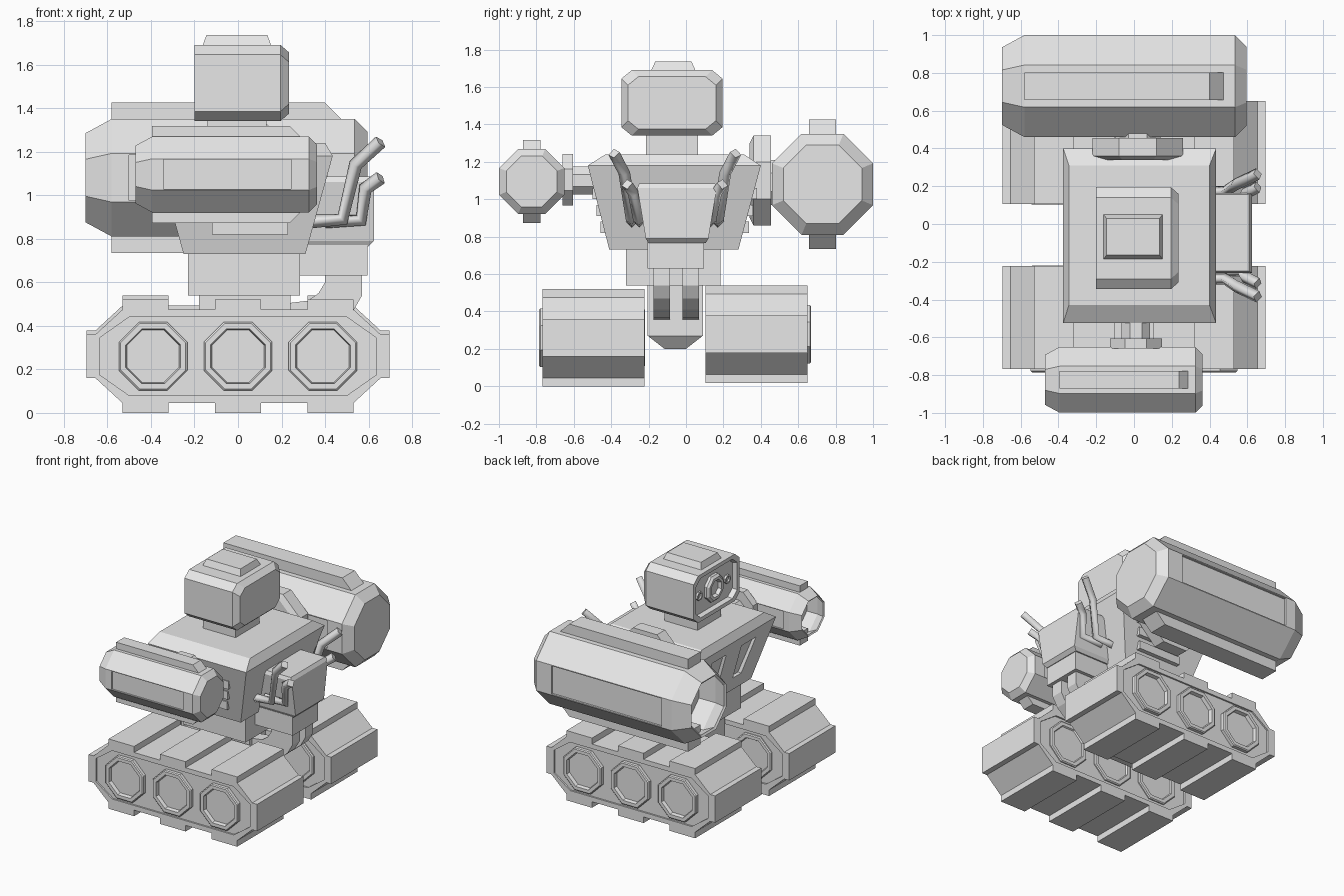
import bpy, bmesh, math

cube = bpy.data.objects.get("Cube")
if cube:
    bpy.data.objects.remove(cube)

grey = bpy.data.materials.new("plain grey")
grey.use_nodes = True
GREY = (0.8, 0.8, 0.8, 1)
grey.diffuse_color = GREY
grey.node_tree.nodes["Principled BSDF"].inputs["Base Color"].default_value = GREY
CY = -0.06  # centre plane of the body


def loft(name, rings):
    """Skin a list of equal-length point rings and cap both ends."""
    bm = bmesh.new()
    rows = [[bm.verts.new(p) for p in ring] for ring in rings]
    n = len(rows[0])
    for a, b in zip(rows, rows[1:]):
        for i in range(n):
            j = (i + 1) % n
            bm.faces.new((a[i], a[j], b[j], b[i]))
    bm.faces.new(rows[0])
    bm.faces.new(rows[-1])
    bmesh.ops.recalc_face_normals(bm, faces=bm.faces)
    me = bpy.data.meshes.new(name)
    bm.to_mesh(me)
    bm.free()
    me.materials.append(grey)
    ob = bpy.data.objects.new(name, me)
    bpy.context.collection.objects.link(ob)
    return ob


def rect(z, x0, x1, y0, y1):
    return [(x0, y0, z), (x1, y0, z), (x1, y1, z), (x0, y1, z)]


def box(name, x0, x1, y0, y1, z0, z1):
    return loft(name, [rect(z0, x0, x1, y0, y1), rect(z1, x0, x1, y0, y1)])


def prism_y(name, profile, y0, y1):
    return loft(name, [[(x, y, z) for x, z in profile] for y in (y0, y1)])


def octa(axis, pos, half, c, cz):
    """Flat-topped octagon across the given axis."""
    r = half / math.cos(math.pi / 8)
    pts = []
    for k in range(8):
        t = math.pi / 8 + k * math.pi / 4
        u, v = c + r * math.cos(t), cz + r * math.sin(t)
        pts.append((pos, u, v) if axis == "x" else (u, pos, v))
    return pts


def turned(name, axis, steps, c, cz):
    return loft(name, [octa(axis, p, h, c, cz) for p, h in steps])


def cut(ob, cutter):
    """Subtract the cutter and bake the result."""
    mod = ob.modifiers.new("cut", "BOOLEAN")
    mod.operation, mod.object, mod.solver = "DIFFERENCE", cutter, "EXACT"
    dg = bpy.context.evaluated_depsgraph_get()
    baked = bpy.data.meshes.new_from_object(ob.evaluated_get(dg))
    ob.modifiers.clear()
    ob.data = baked
    bpy.data.objects.remove(cutter)


# Tracks: treaded outline, sunken side panels, ringed wheels
def track(name, y0, y1, lift, outer):
    mid = 0.26
    quarter = [(.695, .1), (.655, .1), (.53, .215), (.53, mid), (.32, mid),
               (.32, .215), (.105, .215), (.105, mid)]
    top = quarter + [(-x, z) for x, z in reversed(quarter)]
    outline = top + [(x, -z) for x, z in reversed(top)]
    ob = prism_y(name, [(x, z + mid + lift) for x, z in outline], y0, y1)
    panel = [(.635, .085), (.5, .18), (-.5, .18), (-.635, .085),
             (-.635, -.085), (-.5, -.18), (.5, -.18), (.635, -.085)]
    for side, face in ((-1, y0), (1, y1)):
        cut(ob, prism_y("panel_cutter", [(x, z + mid + lift) for x, z in panel],
                        face - side * 0.012, face + side * 0.1))
        out = 0.018 if side == outer else 0.002
        steps = [(-.05, .157), (out - .006, .157), (out, .15), (out, .126), (-.008, .12)]
        for x in (-.39, 0, .39):
            turned(name + "_wheel", "y", [(face + side * d, h) for d, h in steps], x, mid + lift)


track("right_track", -.767, -.222, 0, -1)
track("left_track", .105, .65, .018, 1)

# Pelvis and waist
loft("pelvis", [rect(.2, -.12, .18, -.115, 0), rect(.27, -.18, .24, -.205, .09),
                rect(.56, -.18, .24, -.205, .09)])
box("waist", -.23, .285, -.32, .185, .54, .74)

# Torso
torso = loft("torso", [rect(.73, -.25, .31, -.41, .28), rect(1.18, -.375, .435, -.525, .4),
                       rect(1.24, -.345, .4, -.43, .31)])
for s in (-1, 1):
    vent = [(.09, 1.1), (.26, 1.1), (.19, .84), (.09, .84)]
    cut(torso, loft("vent_cutter", [
        [(-.5, CY + s * y, z) for y, z in vent],
        [(-.25 - .3 * (z - .73) + .03, CY + s * y, z) for y, z in vent]]))
    # Stepped ribs on the flanks
    for i in range(3):
        z, y = 1.0 - i * .09, .425 - i * .022
        ys = sorted((CY + s * (y + .015), CY + s * (y - .08)))
        box("flank_rib", -.12, .27 - i * .02, *ys, z, z + .06)

# Head with recessed face
def head_ring(x, d):
    a, b, c = .27 - d, .175 - d, .055
    q = [(a, b - c + .01), (a - c, b)]
    half = q + [(-y, z) for y, z in reversed(q)]
    return [(x, y - .075, z + 1.515) for y, z in half + [(-y, -z) for y, z in half]]


loft("head", [head_ring(-.165, .035), head_ring(-.2, .028), head_ring(-.2, 0),
              head_ring(.195, 0), head_ring(.235, .035)])
turned("lens", "x", [(-.15, .095), (-.185, .095), (-.2, .08), (-.2, .06), (-.175, .05)], -.075, 1.515)
for s in (-1, 1):
    turned("small_eye", "x", [(-.15, .03), (-.18, .03), (-.18, .02), (-.17, .015)],
           -.075 + s * .165, 1.515)
loft("head_cap", [rect(1.68, -.165, .155, -.19, .055), rect(1.735, -.145, .135, -.165, .03)])
box("neck", -.14, .13, -.215, .065, 1.22, 1.36)

# Backpack with lower block and curved hoses
loft("backpack", [rect(.765, .29, .6, -.2, .105), rect(.79, .29, .625, -.215, .12),
                  rect(1.06, .36, .625, -.26, .165), rect(1.085, .36, .61, -.25, .155)])
box("backpack_base", .24, .595, -.205, .095, .63, .77)
hose = [(.57, .65), (.57, .54), (.53, .47), (.46, .41), (.36, .365), (.2, .355),
        (.2, .5), (.32, .515), (.37, .55), (.4, .6), (.4, .65)]
for y0, y1 in ((-.175, -.085), (-.02, .07)):
    prism_y("hose", hose, y0, y1)

# Exhaust pipes, mirrored about the body
pipes = [[(.34, .23, .88), (.48, .23, .89), (.54, .27, 1.14), (.655, .325, 1.245)],
         [(.4, .19, .88), (.565, .19, .885), (.585, .22, 1.03), (.655, .255, 1.08)]]
for s in (-1, 1):
    for path in pipes:
        cu = bpy.data.curves.new("exhaust_pipe", "CURVE")
        cu.dimensions = "3D"
        cu.bevel_depth, cu.bevel_resolution, cu.use_fill_caps = .032, 0, True
        sp = cu.splines.new("POLY")
        sp.points.add(len(path) - 1)
        for p, (x, y, z) in zip(sp.points, path):
            p.co = (x, CY + s * y, z, 1)
        cu.materials.append(grey)
        bpy.context.collection.objects.link(bpy.data.objects.new("exhaust_pipe", cu))


# Arm cannons: open at the front, finned above and below, panelled sides
def arm(name, k, dx, cy, cz):
    def X(x):
        return k * x + dx
    steps = [(-.45, .24), (-.58, .25), (-.69, .19), (-.7, .205), (-.58, .27),
             (.535, .27), (.595, .21)]
    ob = turned(name, "x", [(X(x), k * h) for x, h in steps], cy, cz)
    for s in (-1, 1):
        ys = sorted((cy + s * k * .255, cy + s * k * .4))
        cut(ob, box("panel_cutter", X(-.5), X(.41), *ys, cz - k * .105, cz + k * .105))
        fin = [(-.58, .2), (-.58, .345), (.4, .345), (.475, .27), (.475, .2)]
        prism_y(name + "_fin", [(X(x), cz + s * k * z) for x, z in fin],
                cy - k * .073, cy + k * .073)


arm("left_arm", 1, 0, .73, 1.08)
arm("right_arm", .645, -.02, -.825, 1.095)

# Shoulder joints
turned("left_shoulder_disc", "y", [(.34, .2), (.36, .24), (.455, .24)], .02, 1.1)
turned("left_shoulder_hub", "y", [(.25, .12), (.5, .12)], .02, 1.09)
turned("right_shoulder_disc", "y", [(-.605, .138), (-.66, .138)], .01, 1.105)
turned("right_shoulder_hub", "y", [(-.4, .075), (-.68, .075)], .01, 1.1)
